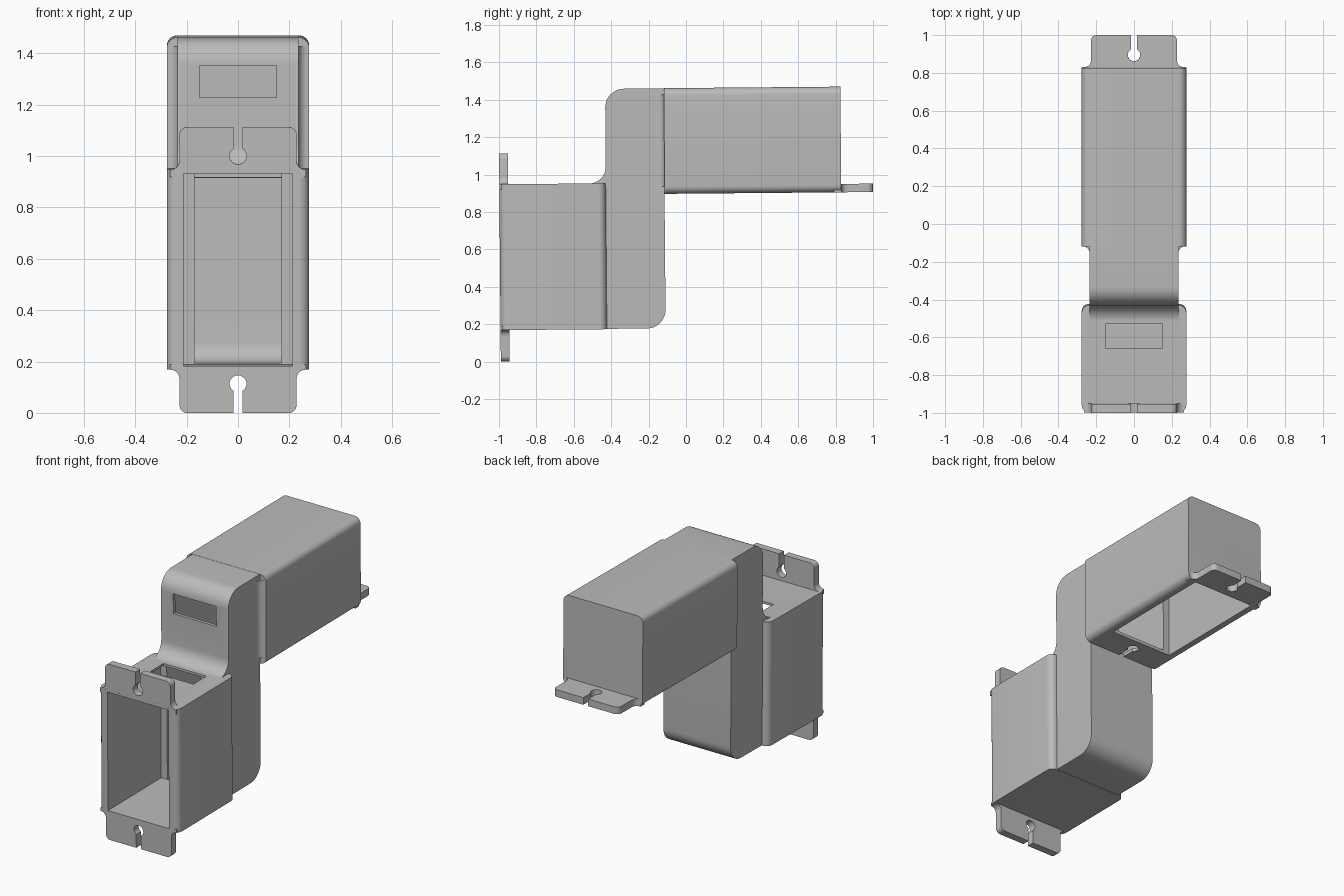
import bpy, bmesh, math
from mathutils import Vector, Matrix

cube = bpy.data.objects.get("Cube")
if cube:
    bpy.data.objects.remove(cube, do_unlink=True)

grey = bpy.data.materials.new("plain grey")
grey.use_nodes = True
grey.diffuse_color = (0.5, 0.5, 0.5, 1)
grey.node_tree.nodes["Principled BSDF"].inputs["Base Color"].default_value = (0.5, 0.5, 0.5, 1)


def rounded(corners, steps=8):
    """Polygon whose (u, v, radius) corners become arcs."""
    out = []
    for i, (u, v, r) in enumerate(corners):
        p = Vector((u, v))
        if r == 0:
            out.append(p)
            continue
        a = (Vector(corners[i - 1][:2]) - p).normalized()
        b = (Vector(corners[(i + 1) % len(corners)][:2]) - p).normalized()
        half = a.angle(b) / 2
        mid = p + (a + b).normalized() * r / math.sin(half)
        start = p + a * r / math.tan(half) - mid
        sweep = start.angle_signed(p + b * r / math.tan(half) - mid)
        for k in range(steps + 1):
            t = -sweep * k / steps
            out.append(mid + Matrix.Rotation(t, 2) @ start)
    return out


def rect(u0, u1, v0, v1, r=0):
    return rounded([(u0, v0, r), (u1, v0, r), (u1, v1, r), (u0, v1, r)])


def prism(name, pts, axis, lo, hi):
    """Extrude a 2D outline along the given axis."""
    place = {"x": lambda p, d: (d, p[0], p[1]),
             "y": lambda p, d: (p[0], d, p[1]),
             "z": lambda p, d: (p[0], p[1], d)}[axis]
    bm = bmesh.new()
    face = bm.faces.new([bm.verts.new(place(p, lo)) for p in pts])
    new = bmesh.ops.extrude_face_region(bm, geom=[face])["geom"]
    shift = Vector(place((0, 0), hi - lo))
    bmesh.ops.translate(bm, vec=shift, verts=[v for v in new if isinstance(v, bmesh.types.BMVert)])
    bmesh.ops.recalc_face_normals(bm, faces=bm.faces)
    mesh = bpy.data.meshes.new(name)
    bm.to_mesh(mesh)
    bm.free()
    mesh.materials.append(grey)
    ob = bpy.data.objects.new(name, mesh)
    bpy.context.collection.objects.link(ob)
    return ob


def combine(target, other, operation):
    mod = target.modifiers.new(operation.lower(), "BOOLEAN")
    mod.operation, mod.object, mod.solver = operation, other, "EXACT"
    bpy.context.view_layer.objects.active = target
    bpy.ops.object.modifier_apply(modifier=mod.name)
    bpy.data.objects.remove(other, do_unlink=True)


def mirrored(half):
    """Close a right-hand outline with its mirror image."""
    return half + [(-u, v, r) for u, v, r in reversed(half)]


W, NECK = 0.277, 0.235
FLARE = 0.265

# Front box, standing, and rear box, lying
body = prism("duct_body", rect(-W, W, -0.99, -0.421, 0.04), "z", 0.179, 0.959)
rear = prism("rear_box", rect(-W, W, 0.9, 1.465, 0.04), "y", -0.106, 0.838)

# S-shaped neck joining the boxes
neck = prism("neck", rounded([
    (-0.7, 0.181, 0), (-0.107, 0.181, 0.1), (-0.107, 0.92, 0), (0.1, 0.92, 0),
    (0.1, 1.464, 0), (-0.42, 1.464, 0.1), (-0.42, 0.958, 0.09), (-0.7, 0.958, 0)]),
    "x", -NECK, NECK)

# Mounting plates with flared ears
front_plate = prism("front_plate", rounded(mirrored([
    (0.228, 0.011, 0.03), (0.228, 0.179, 0.035), (FLARE, 0.179, 0), (FLARE, 0.2, 0),
    (0.22, 0.2, 0), (0.22, 0.93, 0), (FLARE, 0.93, 0), (FLARE, 0.959, 0),
    (0.228, 0.959, 0.035), (0.228, 1.124, 0.03)])), "y", -0.9899, -0.943)
rear_plate = prism("rear_plate", rounded(mirrored([
    (0.22, 0.6, 0), (0.22, 0.8, 0), (FLARE, 0.8, 0), (FLARE, 0.838, 0),
    (0.228, 0.838, 0.035), (0.228, 1.008, 0.03)])), "z", 0.9001, 0.945)

for part in (rear, neck, front_plate, rear_plate):
    combine(body, part, "UNION")

# Concave fillets where the neck meets the rear box
fillet = prism("neck_fillet", rounded(mirrored([
    (0.2, -0.16, 0), (NECK, -0.16, 0), (NECK, -0.106, 0.036), (0.274, -0.106, 0),
    (0.274, -0.09, 0), (0.2, -0.09, 0)])), "z", 0.94, 1.43)
combine(body, fillet, "UNION")

# Hollow interiors
cuts = [
    prism("front_hollow", rect(-0.213, 0.213, 0.194, 0.944), "y", -1.1, -0.46),
    prism("rear_hollow", rect(-0.213, 0.213, 0.075, 0.823), "z", 0.8, 1.43),
    prism("neck_hollow", rounded([
        (-0.6, 0.2, 0), (-0.127, 0.2, 0.08), (-0.127, 0.92, 0), (0.2, 0.92, 0),
        (0.2, 1.444, 0), (-0.4, 1.444, 0.08), (-0.4, 0.938, 0.11), (-0.6, 0.938, 0)]),
        "x", -0.17, 0.17),
    # Windows
    prism("top_window", rect(-0.15, 0.15, -0.651, -0.521), "z", 0.9, 1.0),
    prism("neck_window", rect(-0.15, 0.15, 1.234, 1.359), "y", -0.5, -0.36),
]


# Keyhole slots: round hole plus a narrow slot running outward
def keyhole(axis, centre, end, lo, hi):
    hole = [(0.033 * math.cos(a), centre + 0.033 * math.sin(a))
            for a in (math.tau * k / 24 for k in range(24))]
    return [prism("keyhole_round", hole, axis, lo, hi),
            prism("keyhole_slot", rect(-0.017, 0.017, min(centre, end), max(centre, end)), axis, lo, hi)]


cuts += keyhole("y", 0.124, -0.1, -1.1, -0.9)
cuts += keyhole("y", 1.012, 1.2, -1.1, -0.9)
cuts += keyhole("z", 0.903, 1.1, 0.8, 1.0)
cuts += keyhole("z", 0.0, -0.106, 0.8, 0.94)
for cut in cuts:
    combine(body, cut, "DIFFERENCE")

# Slight lean of the whole part, then smooth the rounded edges
body.data.transform(Matrix.Rotation(0.0087, 4, "X"))
low = min(v.co.z for v in body.data.vertices)
body.data.transform(Matrix.Translation((0, 0, -low)))
bpy.ops.object.select_all(action="DESELECT")
body.select_set(True)
bpy.context.view_layer.objects.active = body
bpy.ops.object.shade_smooth_by_angle(angle=math.radians(30))
